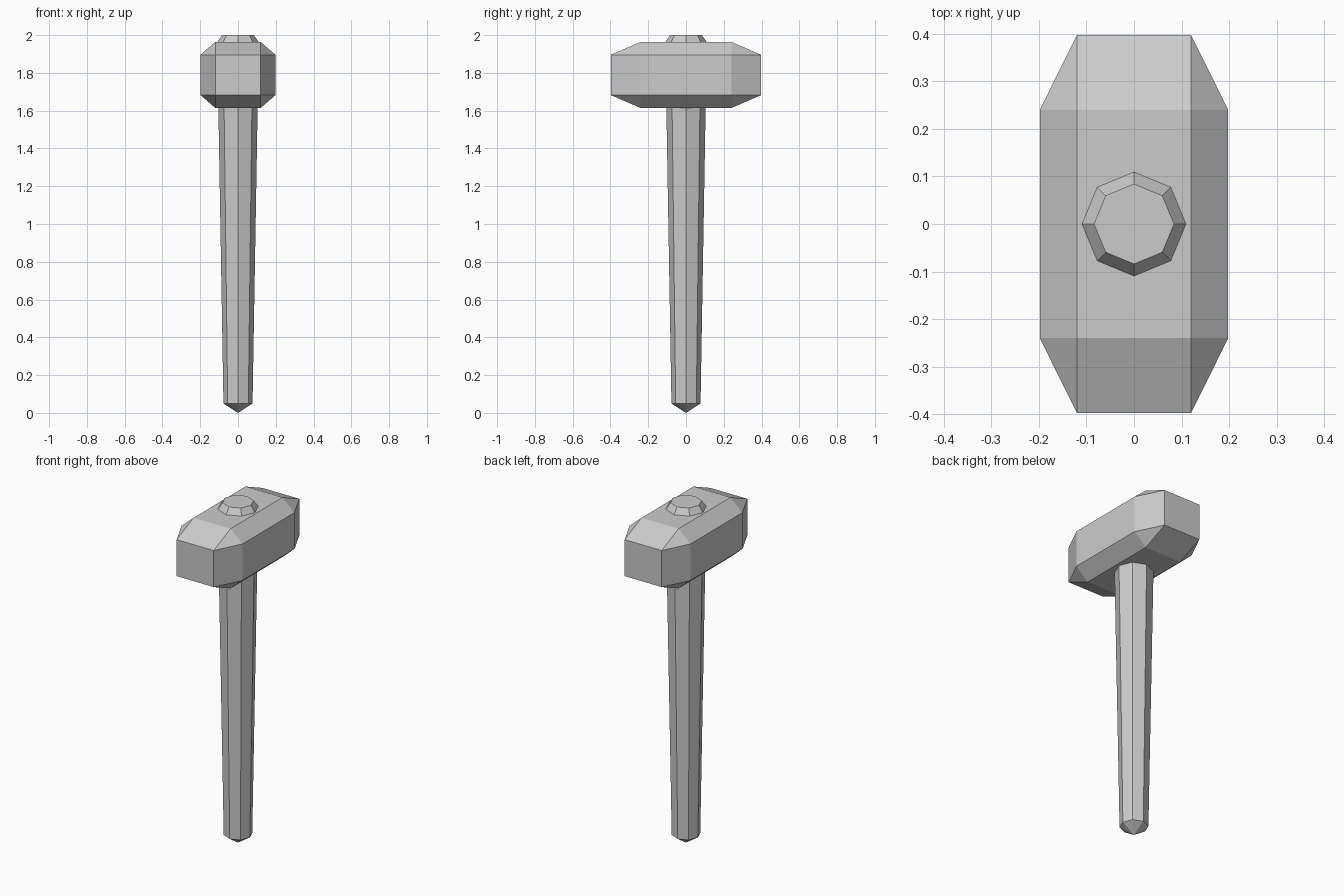
import bpy, bmesh
from math import cos, sin, pi
from itertools import product

if "Cube" in bpy.data.objects:
    bpy.data.objects.remove(bpy.data.objects["Cube"])


def finish(bm, name):
    bmesh.ops.recalc_face_normals(bm, faces=bm.faces)
    mesh = bpy.data.meshes.new(name)
    bm.to_mesh(mesh)
    bm.free()
    obj = bpy.data.objects.new(name, mesh)
    bpy.context.collection.objects.link(obj)
    return obj


# Head: block with wide chamfers, the hull of three mirrored boxes
bm = bmesh.new()
for half in ((0.12, 0.397, 0.107), (0.198, 0.24, 0.107), (0.12, 0.24, 0.175)):
    for signs in product((-1, 1), repeat=3):
        bm.verts.new([h * s for h, s in zip(half, signs)])
bmesh.ops.convex_hull(bm, input=bm.verts)
bmesh.ops.dissolve_limit(bm, angle_limit=0.01, verts=bm.verts, edges=bm.edges)
head = finish(bm, "hammer_head")
head.location.z = 1.789

# Handle: tapered octagonal shaft, pointed foot, chamfered top
SIDES = 8
bm = bmesh.new()
rings = []
for r, z in ((0.077, 0.05), (0.11, 1.963), (0.084, 2.0)):
    rings.append([bm.verts.new((r * cos(2 * pi * i / SIDES), r * sin(2 * pi * i / SIDES), z))
                  for i in range(SIDES)])
tip = bm.verts.new((0, 0, 0))
for i in range(SIDES):
    j = (i + 1) % SIDES
    bm.faces.new((tip, rings[0][j], rings[0][i]))
    for low, high in zip(rings, rings[1:]):
        bm.faces.new((low[i], low[j], high[j], high[i]))
bm.faces.new(rings[-1])
finish(bm, "handle")
